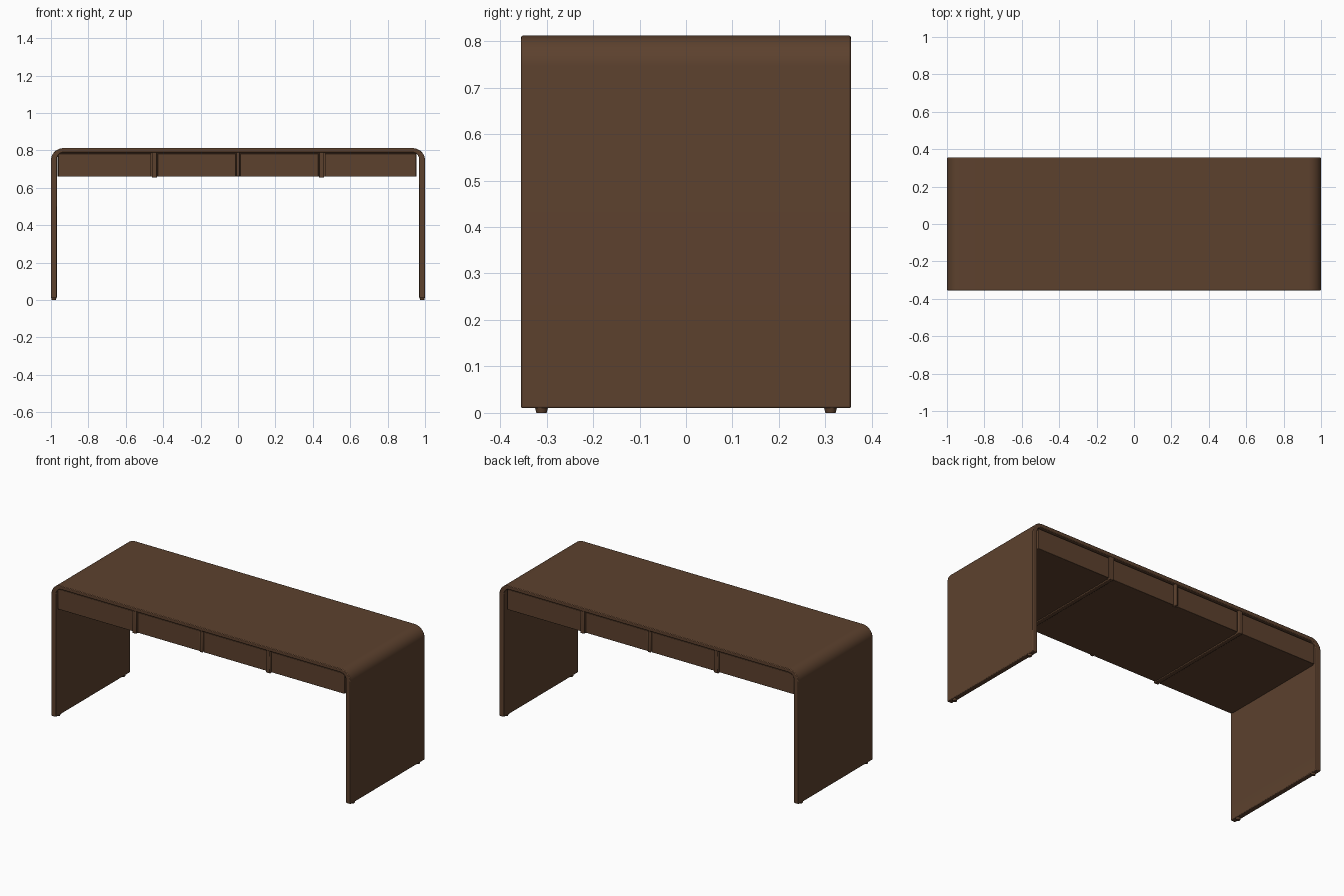
import bpy, bmesh, math
from mathutils import Matrix

cube = bpy.data.objects.get("Cube")
if cube:
    bpy.data.objects.remove(cube, do_unlink=True)

# Walnut finish shared by every part
wood = bpy.data.materials.new("walnut_brown")
wood.use_nodes = True
wood.diffuse_color = (0.108, 0.053, 0.027, 1)
wood.node_tree.nodes["Principled BSDF"].inputs["Base Color"].default_value = wood.diffuse_color

HALF_DEPTH = 0.355
TOP, BASE = 0.812, 0.01
CASE_LOW, CASE_HIGH = 0.66, 0.788


def finish(name, bm, bevel=0.0):
    bmesh.ops.recalc_face_normals(bm, faces=bm.faces)
    mesh = bpy.data.meshes.new(name)
    bm.to_mesh(mesh)
    bm.free()
    mesh.materials.append(wood)
    obj = bpy.data.objects.new(name, mesh)
    bpy.context.collection.objects.link(obj)
    if bevel:
        mod = obj.modifiers.new("soft_edges", "BEVEL")
        mod.width, mod.segments = bevel, 2
        mod.limit_method, mod.angle_limit = "ANGLE", math.radians(40)
    bpy.ops.object.select_all(action="DESELECT")
    obj.select_set(True)
    bpy.context.view_layer.objects.active = obj
    bpy.ops.object.shade_smooth_by_angle(angle=math.radians(35))
    return obj


def box(name, x, y, z, bevel=0.0):
    """Box between the low and high values given for each axis."""
    bm = bmesh.new()
    bmesh.ops.create_cube(bm, size=1)
    for v in bm.verts:
        v.co = [lo + (c + 0.5) * (hi - lo) for c, (lo, hi) in zip(v.co, (x, y, z))]
    return finish(name, bm, bevel)


def arch(half_width, top, radius, steps=12):
    """Rounded arch outline from the left foot over to the right foot."""
    right = [(half_width, BASE)]
    for i in range(steps + 1):
        a = math.pi / 2 * i / steps
        right.append((half_width - radius + radius * math.cos(a),
                      top - radius + radius * math.sin(a)))
    return [(-x, z) for x, z in right] + right[::-1]


# Waterfall top and side panels in one bent sheet
bm = bmesh.new()
outer = [bm.verts.new((x, -HALF_DEPTH, z)) for x, z in arch(1, TOP, 0.066)]
inner = [bm.verts.new((x, -HALF_DEPTH, z)) for x, z in arch(0.969, 0.789, 0.037)]
for i in range(len(outer) - 1):
    bm.faces.new((outer[i], outer[i + 1], inner[i + 1], inner[i]))
sheet = bmesh.ops.extrude_face_region(bm, geom=bm.faces[:])["geom"]
bmesh.ops.translate(bm, vec=(0, 2 * HALF_DEPTH, 0),
                    verts=[g for g in sheet if isinstance(g, bmesh.types.BMVert)])
finish("waterfall_top", bm, 0.004)

# Drawer case slung under the top
box("drawer_case", (-0.966, 0.955), (-0.332, 0.332), (CASE_LOW, 0.795))

# Rails running front to back between the drawer bays
for name, x, half, low in (("left_rail", 0.447, 0.014, 0.654),
                           ("centre_rail", 0, 0.01, CASE_LOW),
                           ("right_rail", -0.447, 0.014, 0.654)):
    box(name, (x - half, x + half), (-0.353, 0.353), (low, 0.795), 0.004)

# Drawer fronts on the front, matching panels on the back
bays = [(-0.962, -0.464), (-0.43, -0.013), (0.013, 0.43), (0.464, 0.953)]
for side, label in ((-1, "front"), (1, "back")):
    for n, bay in enumerate(bays, 1):
        depth = sorted((side * 0.325, side * 0.344))
        box(f"{label}_drawer_{n}", bay, depth, (CASE_LOW, CASE_HIGH - 0.005), 0.002)

# Small tapered feet under each corner
for sx, side in ((1, "left"), (-1, "right")):
    for sy, end in ((-1, "front"), (1, "back")):
        bm = bmesh.new()
        bmesh.ops.create_cone(bm, cap_ends=True, segments=20, radius1=0.011, radius2=0.0145,
                              depth=0.014, matrix=Matrix.Translation((sx * 0.9845, sy * 0.311, 0.007)))
        finish(f"{end}_{side}_foot", bm)
